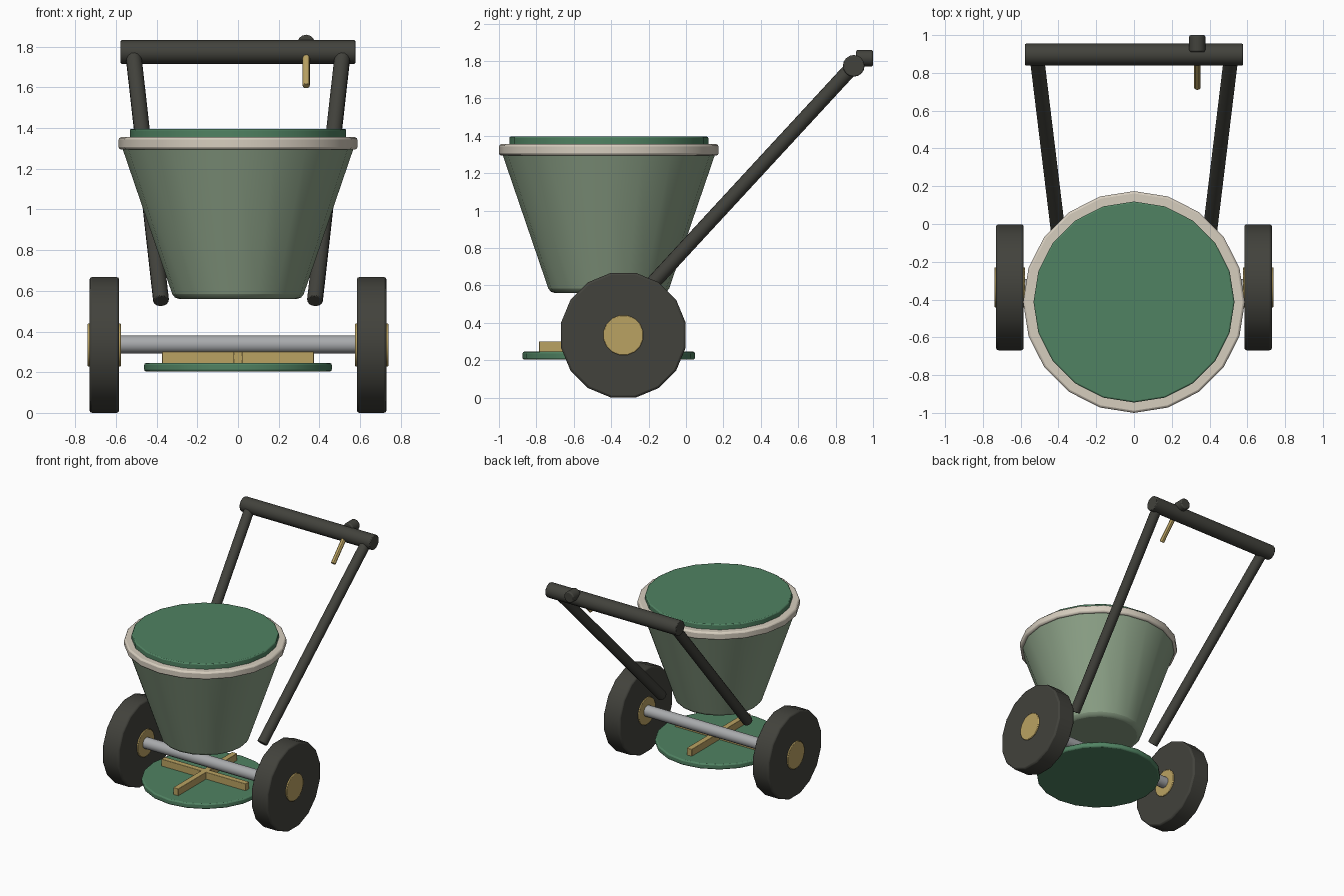
import bpy, math
from mathutils import Vector, Matrix

if "Cube" in bpy.data.objects:
    bpy.data.objects.remove(bpy.data.objects["Cube"])


def material(name, rgb):
    m = bpy.data.materials.new(name)
    lin = [(c / 255 / 12.92) if c < 10 else ((c / 255 + 0.055) / 1.055) ** 2.4 for c in rgb]
    m.diffuse_color = (*lin, 1)
    m.use_nodes = True
    m.node_tree.nodes["Principled BSDF"].inputs["Base Color"].default_value = m.diffuse_color
    return m


SAGE = material("sage", (139, 160, 134))
GREEN = material("green", (80, 130, 98))
CREAM = material("cream", (214, 205, 190))
DARK = material("charcoal", (66, 66, 60))
GOLD = material("brass", (186, 162, 98))
STEEL = material("steel", (168, 170, 172))


def finish(ob, name, mat, bevel):
    ob.name = name
    ob.data.materials.clear()
    ob.data.materials.append(mat)
    if bevel:
        mod = ob.modifiers.new("Bevel", 'BEVEL')
        mod.width = bevel
        mod.segments = 2
        mod.limit_method = 'ANGLE'
        mod.angle_limit = math.radians(40)
    bpy.ops.object.shade_smooth_by_angle(angle=math.radians(30))
    return ob


def rod(name, a, b, r, mat, sides=16, bevel=0.0, r2=None, turn=0.0):
    """Cylinder or cone from a (radius r) to b (radius r2)."""
    a, b = Vector(a), Vector(b)
    d = b - a
    bpy.ops.mesh.primitive_cone_add(vertices=sides, radius1=r,
                                    radius2=r if r2 is None else r2, depth=d.length)
    ob = bpy.context.object
    ob.data.transform(Matrix.Rotation(turn, 4, 'Z'))
    ob.rotation_euler = d.to_track_quat('Z', 'Y').to_euler()
    ob.location = (a + b) / 2
    return finish(ob, name, mat, bevel)


def box(name, loc, size, mat, bevel=0.0):
    bpy.ops.mesh.primitive_cube_add(size=1, location=loc)
    ob = bpy.context.object
    ob.data.transform(Matrix.Diagonal((*size, 1)))
    return finish(ob, name, mat, bevel)


HY = -0.413            # hopper centre
WY, WZ = -0.335, 0.334  # axle centre

# Hopper, rim and lid
rod("hopper", (0, HY, 0.56), (0, HY, 1.32), 0.315, SAGE, 20, 0.025, r2=0.575)
rod("hopper_rim", (0, HY, 1.295), (0, HY, 1.355), 0.587, CREAM, 20, 0.012)
rod("lid", (0, HY, 1.34), (0, HY, 1.396), 0.532, GREEN, 20, 0.008)

# Spreader disc with crossed fins
rod("spreader_disc", (0, HY, 0.203), (0, HY, 0.246), 0.461, GREEN, 20, 0.01)
box("fin_across", (0, HY, 0.272), (0.745, 0.045, 0.058), GOLD, 0.003)
box("fin_along", (0, HY, 0.272), (0.045, 0.745, 0.058), GOLD, 0.003)

# Axle
rod("axle", (-0.62, WY, WZ + 0.003), (0.62, WY, WZ + 0.003), 0.044, STEEL, 16)

for side, s in (("left", -1), ("right", 1)):
    # Wheels with hubs showing on both faces
    rod("wheel_" + side, (s * 0.584, WY, WZ), (s * 0.73, WY, WZ), 0.34, DARK, 16, 0.012,
        turn=math.pi / 16)
    rod("hub_" + side, (s * 0.576, WY, WZ), (s * 0.739, WY, WZ), 0.108, GOLD, 16, 0.004,
        turn=math.pi / 16)
    # Handle uprights
    rod("handle_tube_" + side, (s * 0.378, -0.235, 0.55), (s * 0.515, 0.89, 1.768),
        0.039, DARK, 14, 0.004)

# Cross grip
rod("handle_grip", (-0.577, 0.897, 1.774), (0.577, 0.897, 1.774), 0.058, DARK, 16, 0.006)

# Control knob and lever
rod("control_knob", (0.335, 0.91, 1.815), (0.335, 1.0, 1.815), 0.044, DARK, 14, 0.008)
rod("control_lever", (0.335, 0.722, 1.607), (0.335, 0.87, 1.765), 0.018, GOLD, 12, 0.003)
